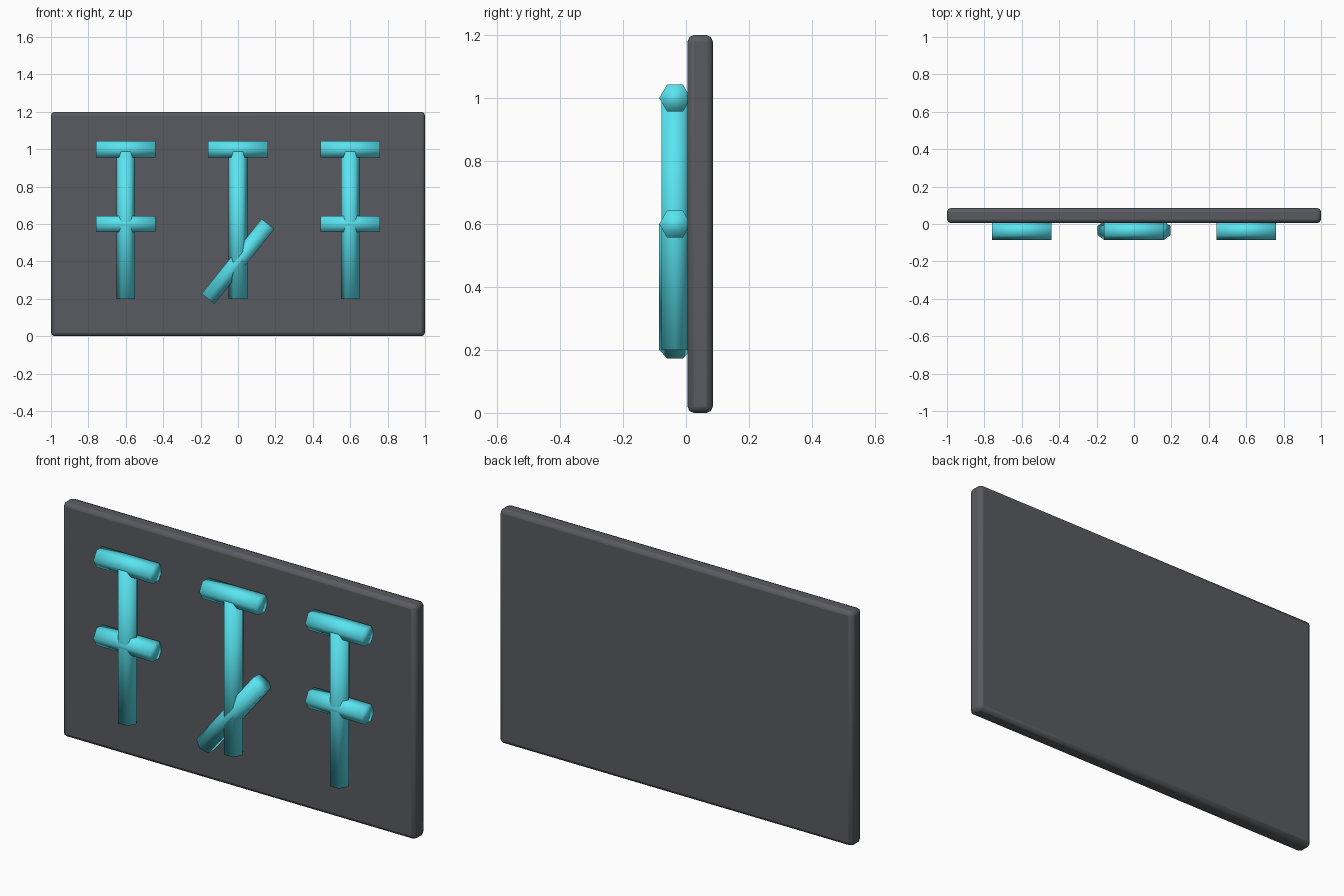
import bpy, math
from mathutils import Matrix, Vector

if "Cube" in bpy.data.objects:
    bpy.data.objects.remove(bpy.data.objects["Cube"])


def material(name, color):
    m = bpy.data.materials.new(name)
    m.diffuse_color = (*color, 1)
    m.use_nodes = True
    m.node_tree.nodes["Principled BSDF"].inputs["Base Color"].default_value = m.diffuse_color
    return m


STONE = material("dark_stone", (0.1, 0.105, 0.12))
GLOW = material("cyan_glow", (0.1, 0.78, 0.88))
ROD_Y = -0.035


def rod(name, x0, z0, x1, z1, roll=0):
    """Six-sided rod between two points in the front plane."""
    d = Vector((x1 - x0, 0, z1 - z0))
    bpy.ops.mesh.primitive_cylinder_add(vertices=6, radius=0.05, depth=d.length)
    o = bpy.context.object
    o.name = name
    # a corner points to the front unless rolled
    o.data.transform(Matrix.Rotation(math.atan2(d.x, d.z), 4, 'Y')
                     @ Matrix.Rotation(roll, 4, 'Z'))
    o.location = ((x0 + x1) / 2, ROD_Y, (z0 + z1) / 2)
    bpy.ops.object.shade_smooth()
    o.data.materials.append(GLOW)


# Upright slab with rounded edges
bpy.ops.mesh.primitive_cube_add(size=1, location=(0, 0.045, 0.6))
slab = bpy.context.object
slab.name = "wall_slab"
slab.scale = (2, 0.08, 1.2)
bpy.ops.object.transform_apply(location=False, rotation=False, scale=True)
bevel = slab.modifiers.new("rounded_edges", 'BEVEL')
bevel.width = 0.02
bevel.segments = 2
bpy.ops.object.shade_smooth_by_angle(angle=math.radians(50))
slab.data.materials.append(STONE)

# Three raised markings: stem, top bar and a crossing bar
for side, x in (("left", -0.6), ("middle", 0), ("right", 0.6)):
    rod(f"{side}_stem", x, 0.2, x, 1.0, math.radians(30))
    rod(f"{side}_top_bar", x - 0.16, 1.0, x + 0.16, 1.0)
    if side == "middle":
        rod("middle_slanted_bar", -0.16, 0.2, 0.16, 0.6)
    else:
        rod(f"{side}_cross_bar", x - 0.16, 0.6, x + 0.16, 0.6)
